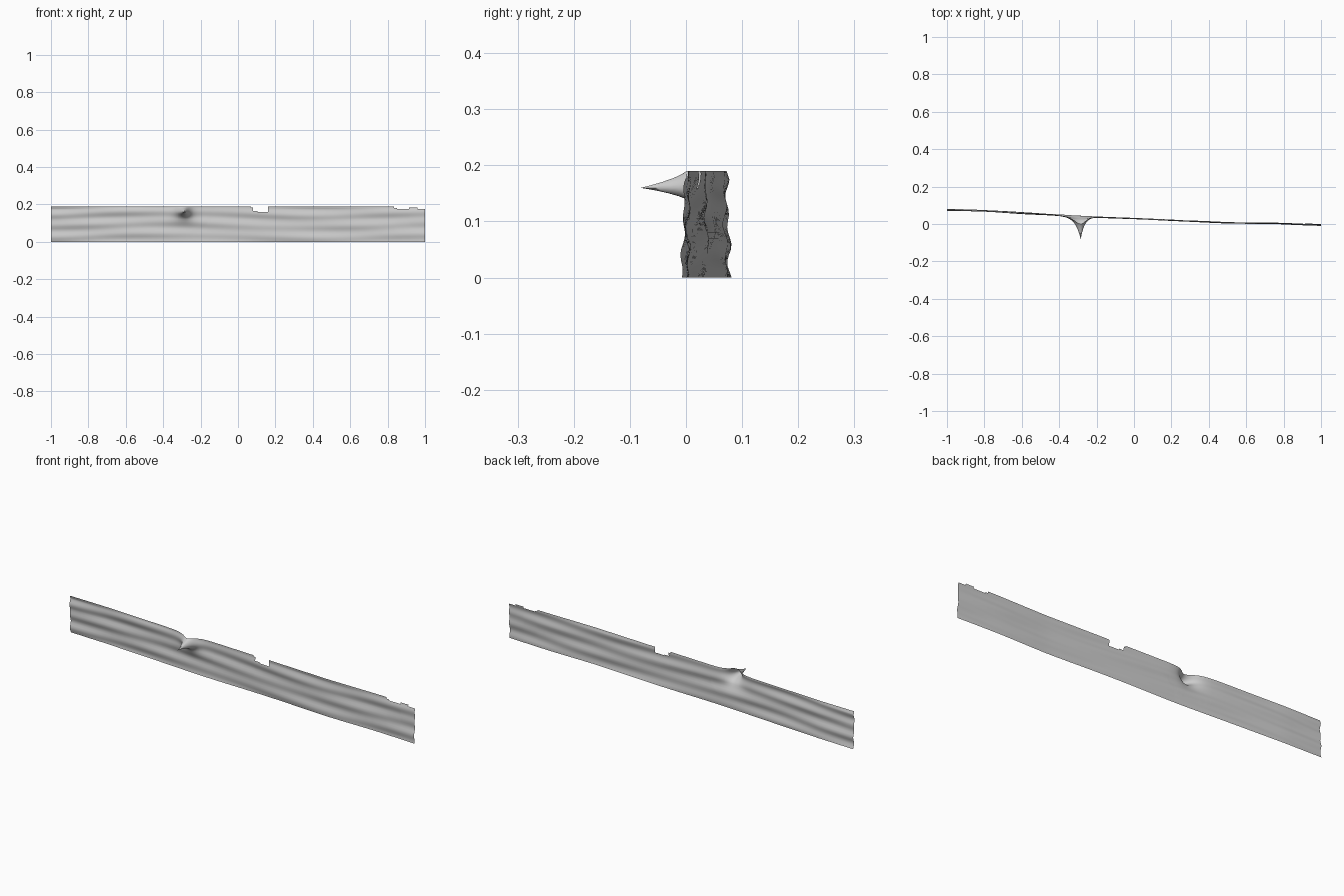
import bpy, bmesh, math

if "Cube" in bpy.data.objects:
    bpy.data.objects.remove(bpy.data.objects["Cube"])

HEIGHT = 0.19
SPIKE_X, SPIKE_Z = -0.285, 0.16

# plan curve of the sheet (x, y) and the notches cut in its top edge (x0, x1, bottom z)
PLAN = [(-1, 0.072), (-0.8, 0.068), (-0.6, 0.057), (-0.4, 0.047), (-0.2, 0.037), (0, 0.029),
        (0.25, 0.018), (0.5, 0.007), (0.75, 0.005), (1, -0.001)]
NOTCHES = [(0.07, 0.08, 0.183), (0.08, 0.105, 0.165), (0.105, 0.16, 0.16), (0.835, 0.85, 0.182),
           (0.85, 0.915, 0.177), (0.915, 0.96, 0.185), (0.96, 1.0, 0.177)]


def plan_y(x):
    for (x0, y0), (x1, y1) in zip(PLAN, PLAN[1:]):
        if x <= x1:
            return y0 + (y1 - y0) * (x - x0) / (x1 - x0)
    return PLAN[-1][1]


def ripple(x, z):
    # long horizontal hewn grain, strongest at the left end
    left = 0.0022 + 0.001 * max(0, -x)
    grain = left * math.sin(z * 105 + 1.2 * math.sin(x * 4) + 1)
    grain += 0.0016 * math.sin(x * 9 + z * 60)
    foot = 0.007 * (1 - z / HEIGHT) * math.copysign(1, -x) * min(1, abs(x)) ** 2
    return grain * min(1, (HEIGHT - z) / 0.02 + 0.25) + foot


def spike(x, z):
    # forward thorn with a concave flare, wider on its left
    dx, dz = x - SPIKE_X, z - SPIKE_Z
    kx = 34 if dx < 0 else 46
    kz = 36 if dz > 0 else 52
    d = math.hypot(dx * kx, dz * kz)
    return 0.121 * math.exp(-d) if d < 6 else 0


# grid lines: regular, plus notch edges and a dense patch round the spike
xs = {round(-1 + i * 0.04, 4) for i in range(51)}
xs |= {round(SPIKE_X + i * 0.006, 4) for i in range(-20, 21)}
zs = {round(i * HEIGHT / 19, 4) for i in range(20)}
zs |= {round(SPIKE_Z + i * 0.005, 4) for i in range(-8, 6)}
for a, b, bottom in NOTCHES:
    xs |= {a, b}
    zs.add(bottom)
xs, zs = sorted(xs), sorted(zs)

# weathered plank sheet with thorn, open surface
bm = bmesh.new()
grid = [[bm.verts.new((x, plan_y(x) + ripple(x, z) - spike(x, z), z)) for z in zs] for x in xs]
for i in range(len(xs) - 1):
    for j in range(len(zs) - 1):
        xm, zm = (xs[i] + xs[i + 1]) / 2, (zs[j] + zs[j + 1]) / 2
        if any(a < xm < b and zm > bottom for a, b, bottom in NOTCHES):
            continue
        bm.faces.new((grid[i][j], grid[i + 1][j], grid[i + 1][j + 1], grid[i][j + 1]))
bmesh.ops.delete(bm, geom=[v for v in bm.verts if not v.link_faces], context='VERTS')
mesh = bpy.data.meshes.new("plank_sheet")
bm.to_mesh(mesh)
bm.free()
plank = bpy.data.objects.new("plank_sheet", mesh)
bpy.context.collection.objects.link(plank)
bpy.context.view_layer.objects.active = plank
plank.select_set(True)
bpy.ops.object.shade_smooth_by_angle(angle=math.radians(40))
